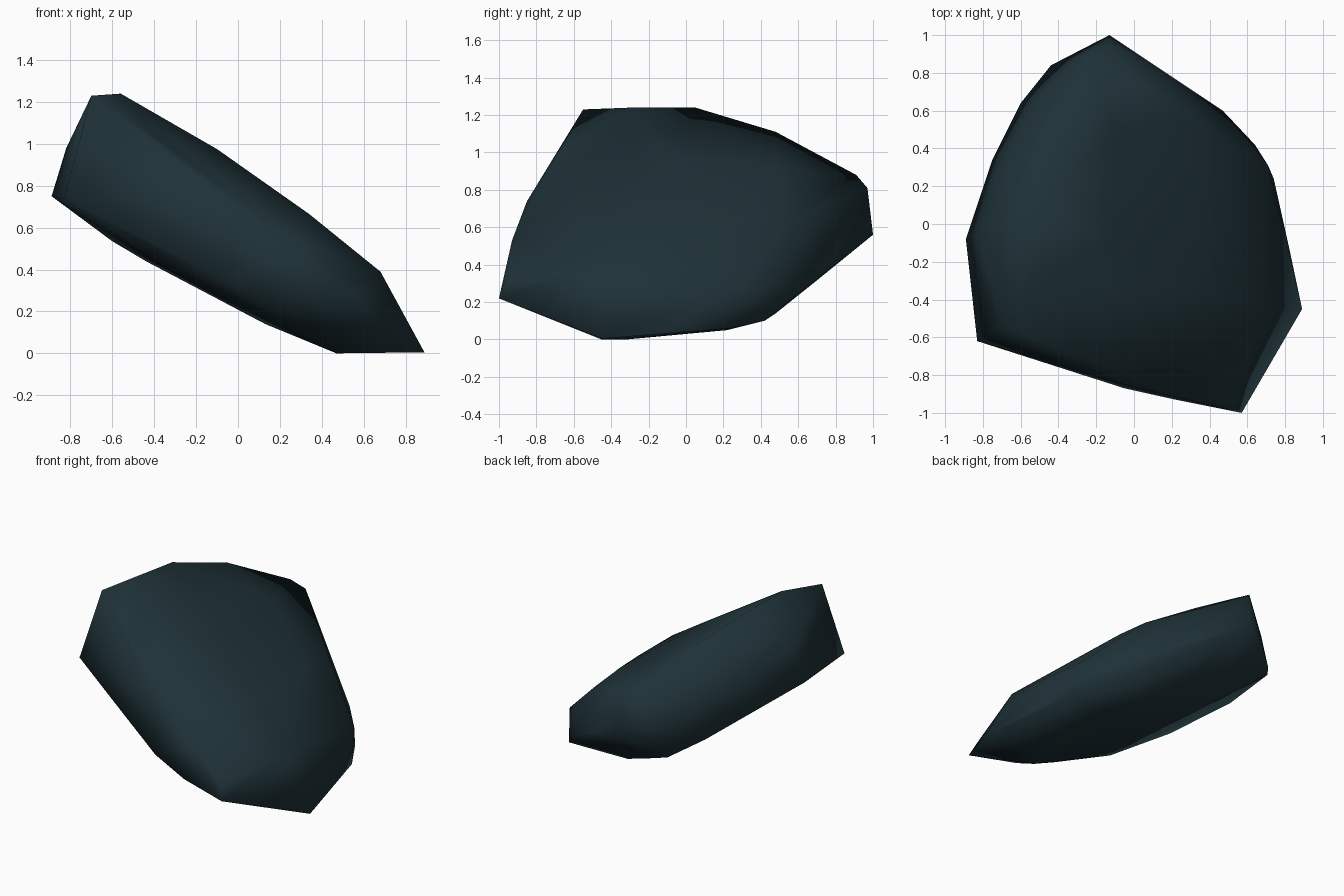
import bpy, bmesh, math

# Rims of the tilted boulder slab, each listed as (x, y, z) corners
crown = [(-.56, -.29, 1.24), (-.10, -.10, .975), (-.10, .50, .915), (.34, -.33, .665),
         (.34, .26, .66), (.68, -.43, .39)]
upper_rim = [(-.70, -.55, 1.23), (-.56, .05, 1.24), (-.42, .48, 1.11), (-.22, .91, .88),
             (-.14, .97, .81), (.35, .53, .625), (.71, .31, .29),
             (.79, -.42, .18), (.53, -.95, .32), (.28, -.93, .53), (-.05, -.85, .74),
             (-.38, -.66, 1.02)]
middle_rim = [(-.82, -.05, .98), (-.70, .35, .92), (-.54, .65, .80), (-.40, .80, .70),
              (-.13, 1.0, .56), (.20, .78, .42), (.47, .60, .27), (.64, .42, .10),
              (.74, .24, .06), (.82, -.12, .035), (.89, -.45, .005), (.57, -1.0, .22)]
lower_rim = [(-.83, -.62, .737), (-.89, -.08, .75), (-.75, .34, .66), (-.60, .64, .535),
             (-.44, .84, .44), (-.17, .68, .30), (.13, .48, .14), (.35, .22, .05),
             (.47, -.32, 0), (.47, -.45, 0), (.35, -.60, .06), (-.35, -.66, .41),
             (.22, -.93, .26), (-.05, -.87, .34), (-.42, -.745, .52)]

# Stretch a convex skin over the rims
bm = bmesh.new()
for p in crown + upper_rim + middle_rim + lower_rim:
    bm.verts.new(p)
bmesh.ops.convex_hull(bm, input=bm.verts)
bmesh.ops.delete(bm, geom=[v for v in bm.verts if not v.link_faces], context='VERTS')
bmesh.ops.recalc_face_normals(bm, faces=bm.faces)
mesh = bpy.data.meshes.new("rock_slab")
bm.to_mesh(mesh)
bm.free()

rock = bpy.data.objects.new("rock_slab", mesh)
bpy.context.collection.objects.link(rock)

# Dark slate colour
mat = bpy.data.materials.new("dark slate")
mat.diffuse_color = (.013, .031, .039, 1)
mesh.materials.append(mat)

# Soft shading all round
bpy.context.view_layer.objects.active = rock
rock.select_set(True)
bpy.ops.object.shade_smooth_by_angle(angle=math.radians(100))
